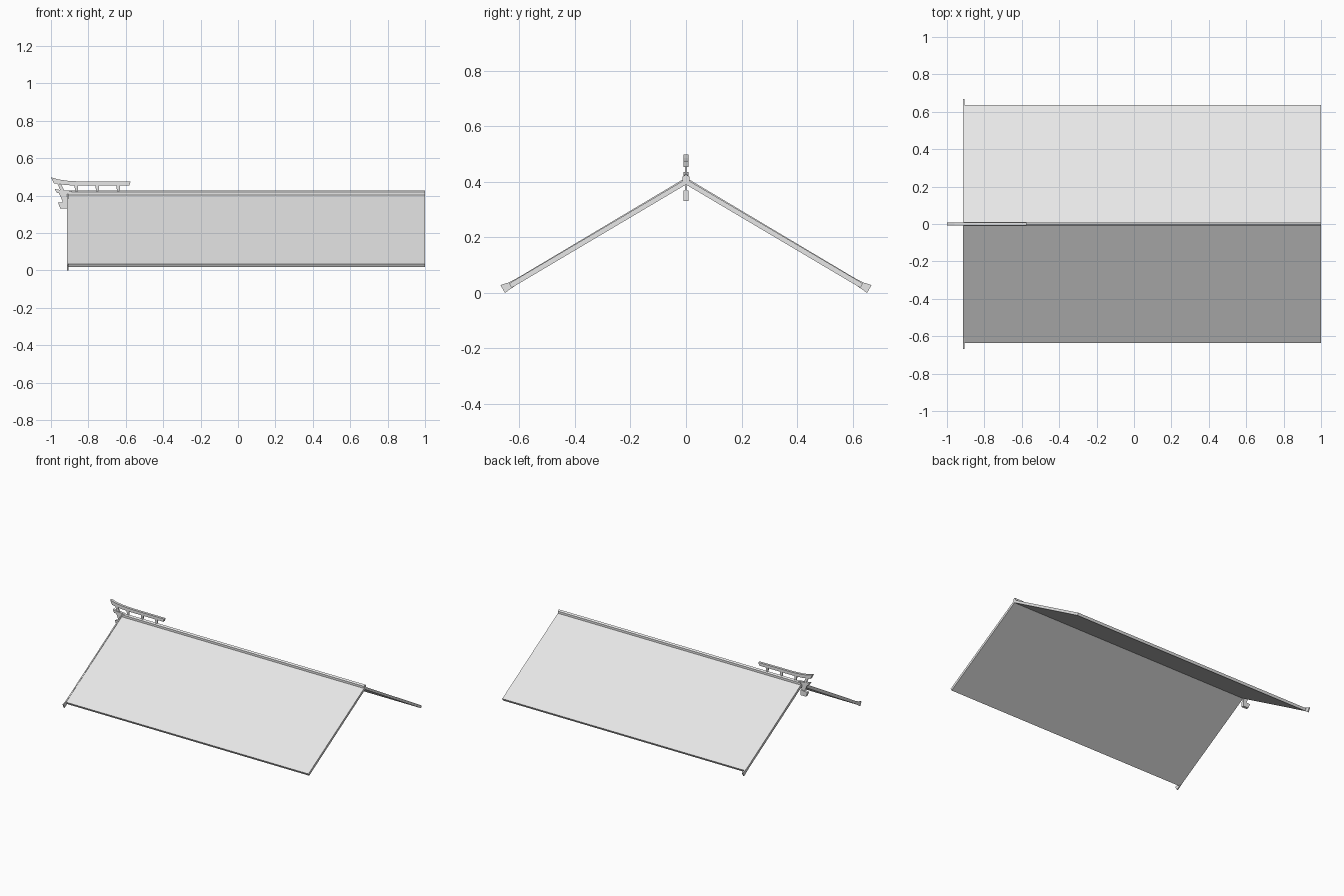
import bpy
import bmesh

cube = bpy.data.objects.get("Cube")
if cube:
    bpy.data.objects.remove(cube, do_unlink=True)

GREY = (0.8, 0.8, 0.8, 1)
grey = bpy.data.materials.new("light grey")
grey.use_nodes = True
grey.diffuse_color = GREY
grey.node_tree.nodes["Principled BSDF"].inputs["Base Color"].default_value = GREY


def prism(name, outline, axis, start, end):
    """Extrude an outline (horizontal, z) along the x or y axis."""
    def place(u, z, d):
        return (d, u, z) if axis == "x" else (u, d, z)
    bm = bmesh.new()
    face = bm.faces.new([bm.verts.new(place(u, z, start)) for u, z in outline])
    out = bmesh.ops.extrude_face_region(bm, geom=[face])
    moved = [v for v in out["geom"] if isinstance(v, bmesh.types.BMVert)]
    bmesh.ops.translate(bm, verts=moved, vec=place(0, 0, end - start))
    bmesh.ops.recalc_face_normals(bm, faces=bm.faces)
    mesh = bpy.data.meshes.new(name)
    bm.to_mesh(mesh)
    bm.free()
    mesh.materials.append(grey)
    obj = bpy.data.objects.new(name, mesh)
    bpy.context.collection.objects.link(obj)
    return obj


def mirrored(half):
    """Complete a gable outline given top then bottom points of the +y side."""
    top, bottom = half
    return ([(-y, z) for y, z in reversed(top[1:])] + top
            + bottom + [(-y, z) for y, z in reversed(bottom[:-1])])


# Two roof slopes joined at the ridge
prism("roof_slopes", mirrored(([(0, .41), (.637, .034)], [(.628, .018), (0, .39)])),
      "x", -.91, 1)

# Gable boards with flared feet
prism("gable_board", mirrored(([(0, .415), (.61, .052), (.64, .037), (.668, .028)],
                               [(.652, 0), (.60, .036), (0, .392)])), "x", -.914, -.906)

# Ridge cap with a small peaked top
prism("ridge_cap", [(-.012, .40), (-.012, .418), (0, .426), (.012, .418), (.012, .40)],
      "x", -.91, 1)

# Ridge ornament: curved top rail, horn and hanging block
W = .009
prism("ornament_rail", [(-1, .498), (-.96, .486), (-.91, .479), (-.84, .475), (-.575, .474),
                        (-.582, .453), (-.85, .453), (-.92, .456), (-.985, .466)], "y", -W, W)
prism("ornament_horn", [(-.98, .435), (-.94, .428), (-.89, .425), (-.89, .405),
                        (-.93, .408), (-.968, .414)], "y", -W, W)
prism("ornament_block", [(-.962, .362), (-.908, .368), (-.908, .33), (-.95, .33)], "y", -W, W)

# Thin webs linking the ornament pieces
T = .004
prism("upper_web", [(-.965, .462), (-.945, .459), (-.928, .425), (-.948, .425)], "y", -T, T)
prism("lower_web", [(-.958, .415), (-.912, .41), (-.912, .365), (-.935, .362)], "y", -T, T)

# Short posts carrying the rail
for i, x in enumerate((-.864, -.752, -.64)):
    prism(f"rail_post_{i + 1}", [(x - .01, .455), (x + .01, .455), (x + .007, .42), (x - .007, .42)],
          "y", -T, T)
